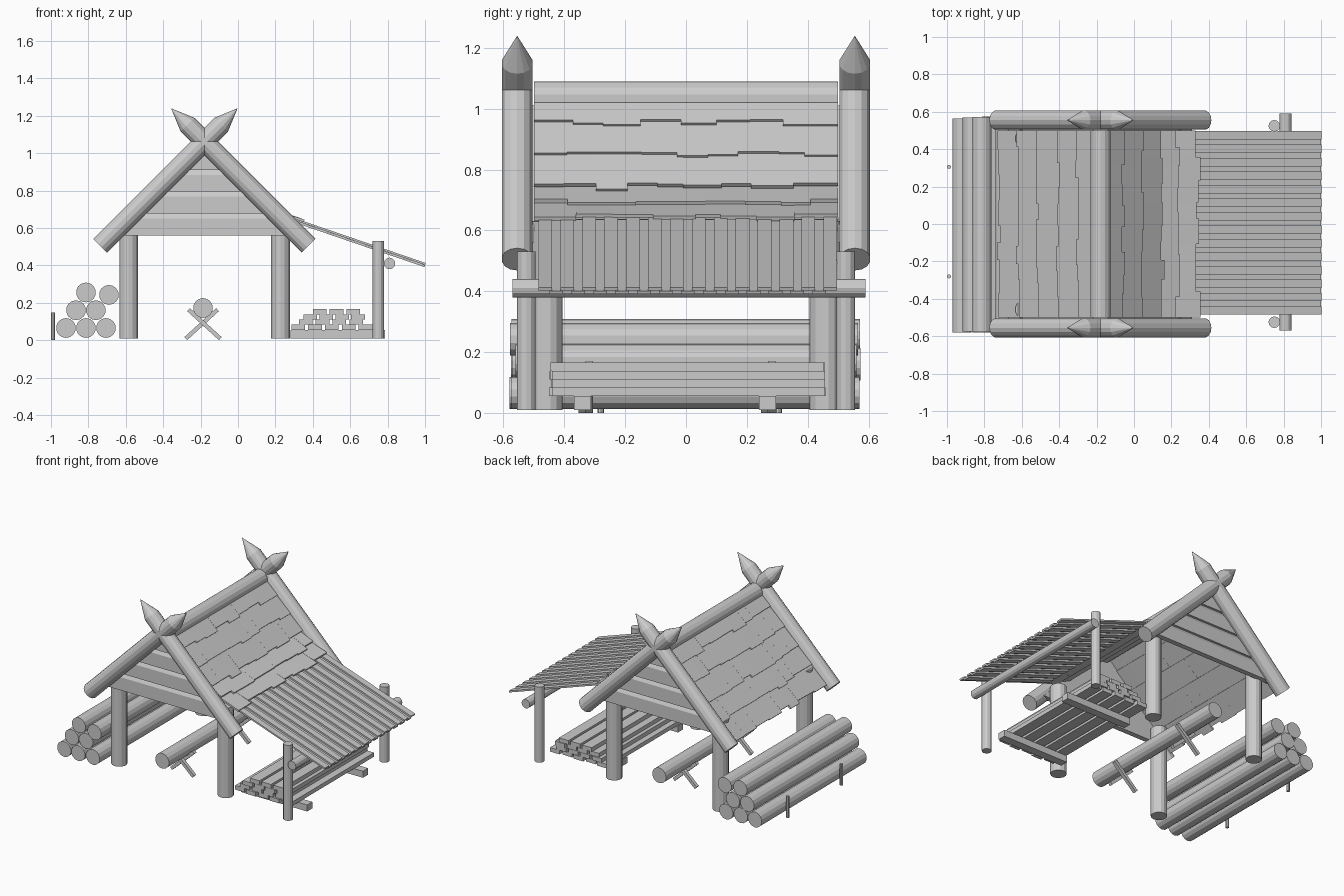
import bpy, bmesh, math, random
from mathutils import Vector, Matrix

if "Cube" in bpy.data.objects:
    bpy.data.objects.remove(bpy.data.objects["Cube"])
random.seed(4)
APEX = -0.18


def finish(name, bm):
    bmesh.ops.recalc_face_normals(bm, faces=bm.faces)
    me = bpy.data.meshes.new(name)
    bm.to_mesh(me)
    bm.free()
    ob = bpy.data.objects.new(name, me)
    bpy.context.collection.objects.link(ob)
    return ob


def log(name, a, b, r, sides=14, tip=0.0):
    """Round log from a to b, with an optional pointed end at b."""
    a, b = Vector(a), Vector(b)
    d = b - a
    rot = d.to_track_quat('Z', 'Y').to_matrix().to_4x4()
    bm = bmesh.new()

    def piece(start, length, r2):
        m = Matrix.Translation(start + d.normalized() * length / 2) @ rot
        bmesh.ops.create_cone(bm, cap_ends=True, segments=sides, radius1=r,
                              radius2=r2, depth=length, matrix=m)
    piece(a, d.length - tip, r)
    if tip:
        piece(b - d.normalized() * tip, tip, 0.0)
    ob = finish(name, bm)
    ob.data.shade_flat()
    return ob


def prism(name, pts, y0, y1):
    """Extrude an x-z outline along y."""
    bm = bmesh.new()
    f = bm.faces.new([bm.verts.new((x, y0, z)) for x, z in pts])
    ext = bmesh.ops.extrude_face_region(bm, geom=[f])
    vs = [g for g in ext['geom'] if isinstance(g, bmesh.types.BMVert)]
    bmesh.ops.translate(bm, verts=vs, vec=(0, y1 - y0, 0))
    return finish(name, bm)


def slab(name, p, q, y0, y1, t):
    """Flat board running from p to q in x-z, thickness t upward."""
    p, q = Vector(p), Vector(q)
    d = (q - p).normalized()
    n = Vector((-d.y, d.x))
    if n.y < 0:
        n = -n
    return prism(name, [p, q, q + n * t, p + n * t], y0, y1)


def box(name, x0, x1, y0, y1, z0, z1):
    return prism(name, [(x0, z0), (x1, z0), (x1, z1), (x0, z1)], y0, y1)


def shingle_row(name, p, q):
    """One row of uneven shingles, lower edge q lifted over the next row."""
    p, q = Vector(p), Vector(q)
    d = (q - p).normalized()
    y = -0.5
    while y < 0.499:
        w = random.uniform(0.08, 0.14)
        y1 = y + w if y + w < 0.44 else 0.5
        end = q + d * random.uniform(0.0, 0.03) + Vector((0, 0.012))
        slab(name, p - d * 0.01, end, y, y1, 0.013)
        y = y1


# Main corner posts
for x in (-0.585, 0.227):
    for y in (-0.457, 0.457):
        log("corner_post", (x, y, 0.01), (x, y, 0.63), 0.051)

# Crossed pointed gable logs
for y in (-0.555, 0.555):
    for s in (-1, 1):
        log("gable_log", (APEX + s * 0.557, y, 0.505),
            (APEX - s * 0.178, y, 1.24), 0.052, tip=0.125)

# Ridge log
log("ridge_log", (APEX, -0.5, 1.035), (APEX, 0.5, 1.035), 0.055)

# Gable cladding: lapped horizontal boards that narrow upwards
for s in (-1, 1):
    for i in range(4):
        z0, z1 = 0.56 + i * 0.117, min(0.56 + i * 0.117 + 0.125, 1.01)
        h0, h1 = 1.05 - z0, 1.05 - z1
        bm = bmesh.new()
        rings = []
        for z, h, yo in ((z0, h0, 0.535), (z0 + 0.09, h0 - 0.09, 0.535),
                         (z1, h1, 0.515)):
            rings.append([bm.verts.new((APEX + k * h, s * yy, z))
                          for k, yy in ((-1, yo), (1, yo), (1, 0.5), (-1, 0.5))])
        bm.faces.new(rings[0])
        bm.faces.new(rings[-1])
        for a, b in zip(rings, rings[1:]):
            for k in range(4):
                bm.faces.new((a[k], a[(k + 1) % 4], b[(k + 1) % 4], b[k]))
        finish("gable_board", bm)

# Shingled roof: five steep rows left, three right, then two shallow rows
for i in range(5):
    a, b = i * 0.105, (i + 1) * 0.105
    shingle_row("left_shingle", (APEX - a, 1.05 - a), (APEX - b, 1.05 - b))
    if i < 3:
        shingle_row("right_shingle", (APEX + a, 1.05 - a), (APEX + b, 1.05 - b))
shingle_row("eave_shingle", (0.11, 0.735), (0.215, 0.68))
shingle_row("eave_shingle", (0.205, 0.68), (0.325, 0.63))

# Lean-to roof: two staggered layers of boards
pitch = 0.98 / 13.6
for i in range(14):
    y = -0.485 + i * pitch
    slab("lean_to_upper_board", (0.31, 0.638), (1.0, 0.402), y, y + 0.045, 0.011)
    if i < 13:
        slab("lean_to_lower_board", (0.31, 0.626), (0.997, 0.391),
             y + 0.036, y + pitch + 0.009, 0.011)

# Lean-to posts and beam
for y in (-0.525, 0.525):
    log("lean_to_post", (0.75, y, 0.01), (0.75, y, 0.53), 0.031, 12)
log("lean_to_beam", (0.81, -0.57, 0.41), (0.81, 0.59, 0.41), 0.031, 12)

# Stack of sawn planks on two bearers
for y in (-0.34, 0.268):
    box("stack_bearer", 0.28, 0.785, y - 0.028, y + 0.028, 0.01, 0.055)
for x0, n, step, z in ((0.285, 5, 0.09, 0.055), (0.325, 4, 0.09, 0.083),
                       (0.35, 4, 0.085, 0.11), (0.40, 3, 0.09, 0.138)):
    for i in range(n):
        x = x0 + i * step
        j = random.uniform(-0.006, 0.006)
        box("sawn_plank", x, x + 0.073, -0.445 + j, 0.453 + j, z, z + 0.028)

# Log resting on two crossed sawhorses
log("work_log", (-0.187, -0.56, 0.172), (-0.187, 0.56, 0.172), 0.053)
for y in (-0.33, 0.27):
    for s in (-1, 1):
        slab("sawhorse_leg", (-0.187 - s * 0.085, 0.0), (-0.187 + s * 0.085, 0.155),
             y + s * 0.012 - 0.012, y + s * 0.012 + 0.012, 0.022)

# Pile of logs with retaining stakes
for x, z in ((-0.92, 0.065), (-0.813, 0.065), (-0.706, 0.065), (-0.866, 0.16),
             (-0.76, 0.16), (-0.813, 0.255), (-0.69, 0.242)):
    j = random.uniform(-0.006, 0.006)
    log("piled_log", (x, -0.575 + j, z), (x, 0.57 + j, z), 0.053)
for y in (-0.28, 0.305):
    log("pile_stake", (-0.989, y, 0.0), (-0.989, y, 0.147), 0.011, 8)
